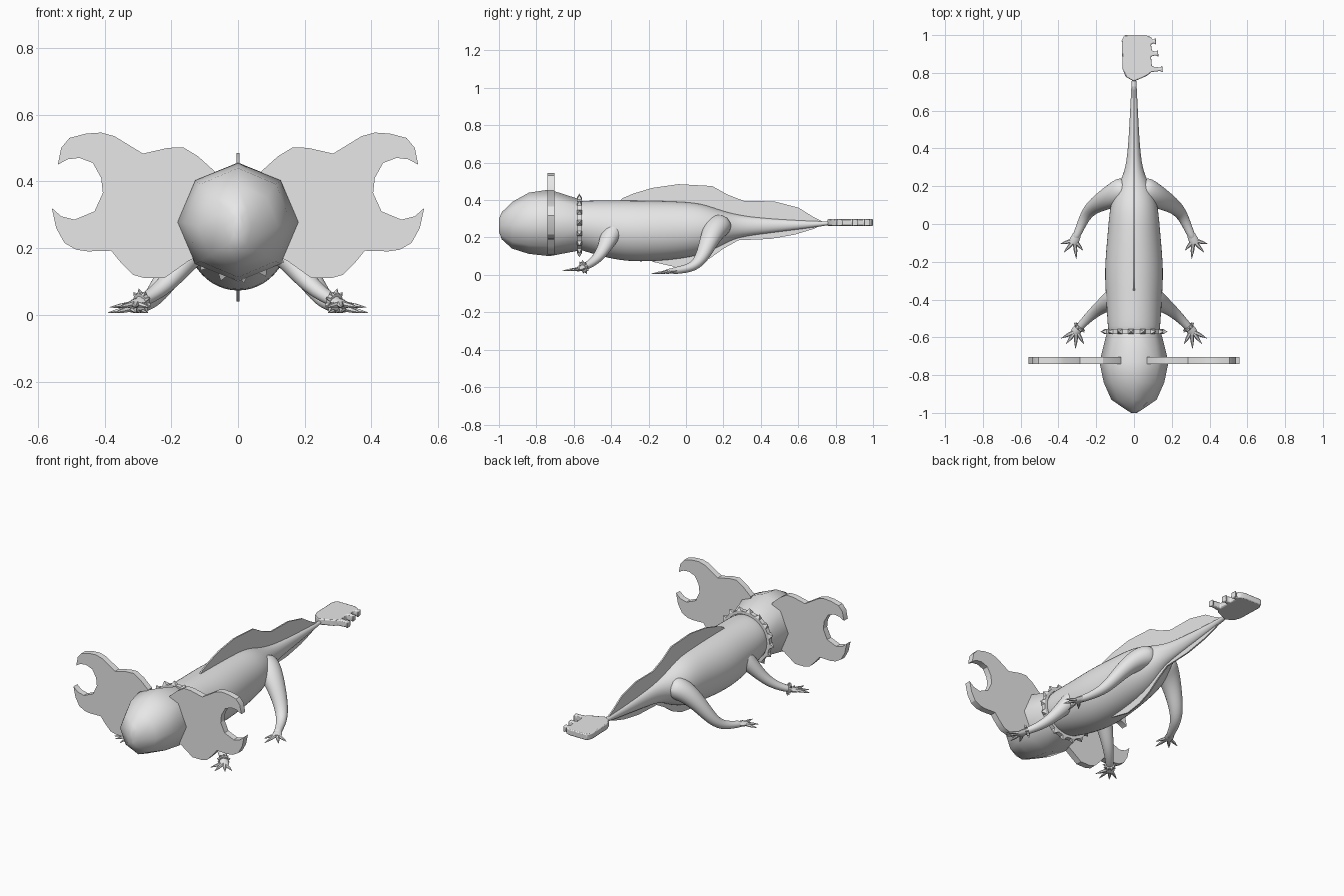
import bpy, bmesh, math
from mathutils import Vector

cube = bpy.data.objects.get("Cube")
if cube:
    bpy.data.objects.remove(cube, do_unlink=True)

grey = bpy.data.materials.new("plain grey")
grey.use_nodes = True
grey.diffuse_color = (0.8, 0.8, 0.8, 1)
grey.node_tree.nodes["Principled BSDF"].inputs["Base Color"].default_value = grey.diffuse_color


def finish(name, bm, angle=40, subdivide=0):
    """Turn a bmesh into a shaded object."""
    bmesh.ops.recalc_face_normals(bm, faces=bm.faces)
    mesh = bpy.data.meshes.new(name)
    bm.to_mesh(mesh)
    bm.free()
    mesh.materials.append(grey)
    obj = bpy.data.objects.new(name, mesh)
    bpy.context.collection.objects.link(obj)
    bpy.ops.object.select_all(action="DESELECT")
    obj.select_set(True)
    bpy.context.view_layer.objects.active = obj
    bpy.ops.object.shade_smooth_by_angle(angle=math.radians(angle))
    if subdivide:
        modifier = obj.modifiers.new("Rounding", "SUBSURF")
        modifier.levels = modifier.render_levels = subdivide
    return obj


def add_loft(bm, sections, sides):
    """Skin elliptical rings; each section is (centre, half width, half height)."""
    centres = [Vector(s[0]) for s in sections]
    rings = []
    for i, (_, width, height) in enumerate(sections):
        before, after = centres[max(i - 1, 0)], centres[min(i + 1, len(centres) - 1)]
        along = (after - before).normalized()
        across = along.cross(Vector((0, 0, 1))).normalized()
        up = across.cross(along)
        ring = []
        for k in range(sides):
            a = math.tau * k / sides
            ring.append(bm.verts.new(centres[i] + across * math.cos(a) * width + up * math.sin(a) * height))
        rings.append(ring)
    for low, high in zip(rings, rings[1:]):
        for k in range(sides):
            j = (k + 1) % sides
            bm.faces.new((low[k], low[j], high[j], high[k]))
    bm.faces.new(rings[0][::-1])
    bm.faces.new(rings[-1])


def trunk(name, rows, sides, angle, subdivide):
    """Loft along y from rows of (y, half width, top, bottom)."""
    bm = bmesh.new()
    add_loft(bm, [((0, y, (t + b) / 2), w, (t - b) / 2) for y, w, t, b in rows], sides)
    # keep every ring upright
    ring_y = [r[0] for r in rows for _ in range(sides)]
    for vert, y in zip(bm.verts, ring_y):
        vert.co.y = y
    return finish(name, bm, angle, subdivide)


def slab(name, outline, to_point, offset):
    """Extrude a flat outline by an offset vector."""
    bm = bmesh.new()
    face = bm.faces.new([bm.verts.new(to_point(*p)) for p in outline])
    made = bmesh.ops.extrude_face_region(bm, geom=[face])["geom"]
    bmesh.ops.translate(bm, verts=[v for v in made if isinstance(v, bmesh.types.BMVert)], vec=offset)
    bmesh.ops.triangulate(bm, faces=[f for f in bm.faces if len(f.verts) > 4])
    return finish(name, bm, 30)


def spiked_band(name, centre, axis, rx, rz, thick, spikes):
    """Elliptical band with short pyramids pointing outward."""
    bm = bmesh.new()
    turn = Vector((0, 1, 0)).rotation_difference(Vector(axis).normalized())
    place = lambda v: turn @ Vector(v) + Vector(centre)
    rings = []
    for i in range(spikes * 2):
        a = math.tau * i / (spikes * 2)
        c, s = math.cos(a), math.sin(a)
        rings.append([bm.verts.new(place((c * (rx + d), y, s * (rz + d))))
                      for d, y in ((-thick, -thick), (thick / 3, -thick), (thick / 3, thick), (-thick, thick))])
    for i, ring in enumerate(rings):
        nxt = rings[(i + 1) % len(rings)]
        for k in range(4):
            j = (k + 1) % 4
            quad = (ring[k], ring[j], nxt[j], nxt[k])
            if k == 1 and i % 2 == 0:
                a = math.tau * (i + 0.5) / len(rings)
                reach = thick * 2
                tip = bm.verts.new(place((math.cos(a) * (rx + reach), 0, math.sin(a) * (rz + reach))))
                for m in range(4):
                    bm.faces.new((quad[m], quad[(m + 1) % 4], tip))
            else:
                bm.faces.new(quad)
    return finish(name, bm, 20)


# Head: faceted, with a blunt pointed snout
trunk("head", [(-1, .015, .30, .23), (-.985, .04, .335, .19), (-.93, .12, .39, .14),
               (-.84, .16, .44, .112), (-.73, .183, .456, .1), (-.57, .142, .405, .13)], 8, 50, 0)

# Body tapering into the tail
trunk("body_and_tail", [(-.6, .135, .39, .14), (-.56, .145, .405, .125), (-.4, .153, .405, .075),
                        (-.25, .165, .405, .06), (-.05, .145, .4, .075), (.08, .135, .39, .1),
                        (.17, .11, .355, .14), (.25, .06, .33, .19), (.35, .036, .31, .21),
                        (.55, .024, .295, .235), (.7, .016, .288, .255), (.79, .012, .285, .27)], 12, 60, 2)

# Back fin and belly fin
fin_point = lambda y, z: (-.004, y, z)
slab("upper_fin", [(-.36, .39), (-.34, .41), (-.28, .435), (-.18, .465), (-.04, .485), (.14, .475), (.22, .43),
                   (.31, .395), (.47, .393), (.6, .36), (.68, .31), (.74, .28), (.5, .27), (.25, .28), (0, .36)],
     fin_point, (.008, 0, 0))
slab("lower_fin", [(-.25, .1), (-.17, .068), (-.05, .04), (.05, .055), (.13, .09), (.2, .14), (.28, .185),
                   (.45, .192), (.58, .215), (.68, .245), (.74, .272), (.5, .27), (.25, .26), (0, .16)],
     fin_point, (.008, 0, 0))

# Key-shaped tail tip, three flared teeth on its left
key = [(0, .755), (-.045, .78), (-.06, .82), (-.065, .97), (-.05, 1), (.06, 1), (.09, .99)]
for y, reach in ((.967, .118), (.903, .13), (.82, .153)):
    key += [(.095, y + .014), (reach - .015, y + .008), (reach - .004, y + .02),
            (reach, y - .018), (reach - .015, y - .01), (.09, y - .016)]
key += [(.07, .785), (.03, .768)]
tip = slab("tail_key", key, lambda x, y: (x, y, .262), (0, 0, .036))
bevel = tip.modifiers.new("Soft rim", "BEVEL")
bevel.width, bevel.segments = .006, 2

# Limbs as (centre, radius) along the right-angled pose, then flat clawed toes
front_leg = [((.06, -.37, .27), .075), ((.12, -.405, .215), .06), ((.17, -.435, .145), .042),
             ((.22, -.475, .085), .032), ((.27, -.525, .05), .024), ((.305, -.565, .034), .022)]
hind_leg = [((.02, .2, .28), .08), ((.1, .155, .25), .075), ((.17, .12, .175), .055), ((.225, .085, .09), .042),
            ((.26, .04, .042), .032), ((.29, -.03, .026), .024), ((.315, -.085, .02), .022)]
front_toes = [(.385, -.605), (.36, -.635), (.31, -.66), (.265, -.635)]
hind_toes = [(.39, -.105), (.37, -.15), (.305, -.185), (.27, -.14)]

# Frilled side plates with a hooked notch
frill = [(.07, .43), (.12, .475), (.165, .502), (.21, .5), (.285, .483), (.37, .535), (.41, .546), (.455, .543),
         (.505, .53), (.53, .5), (.54, .45), (.51, .466), (.475, .47), (.435, .455), (.41, .41), (.405, .365),
         (.43, .31), (.49, .285), (.53, .295), (.558, .32), (.545, .26), (.52, .215), (.485, .195), (.45, .19),
         (.38, .192), (.35, .155), (.315, .12), (.28, .11), (.22, .11), (.15, .16), (.07, .2)]

for side, label in ((1, "left"), (-1, "right")):
    flip = lambda p: Vector((p[0] * side, p[1], p[2]))
    slab(label + "_frill", frill, lambda x, z: (x * side, -.74, z), (0, .036, 0))
    for kind, leg, toes in (("front", front_leg, front_toes), ("hind", hind_leg, hind_toes)):
        bm = bmesh.new()
        add_loft(bm, [(flip(c), r, r * .9) for c, r in leg], 8)
        finish(f"{label}_{kind}_leg", bm, 60, 2)
        # Paw and toes
        wrist, ankle = flip(leg[-1][0]), flip(leg[-2][0])
        ahead = (wrist - ankle).normalized()
        bm = bmesh.new()
        add_loft(bm, [(wrist - ahead * .03, .022, .015), (wrist, .026, .014), (wrist + ahead * .022, .022, .01)], 8)
        for x, y in toes:
            end = Vector((x * side, y, .006 if kind == "hind" else .022))
            root = wrist.lerp(end, .1)
            add_loft(bm, [(root, .012, .01), (root.lerp(end, .55), .009, .007), (end, .001, .001)], 6)
        finish(f"{label}_{kind}_paw", bm, 50)
        if kind == "front":
            spiked_band(label + "_bracelet", wrist - ahead * .025, ahead, .024, .022, .008, 9)

# Collar behind the head
spiked_band("collar", (0, -.57, .265), (0, 1, 0), .152, .145, .013, 16)
